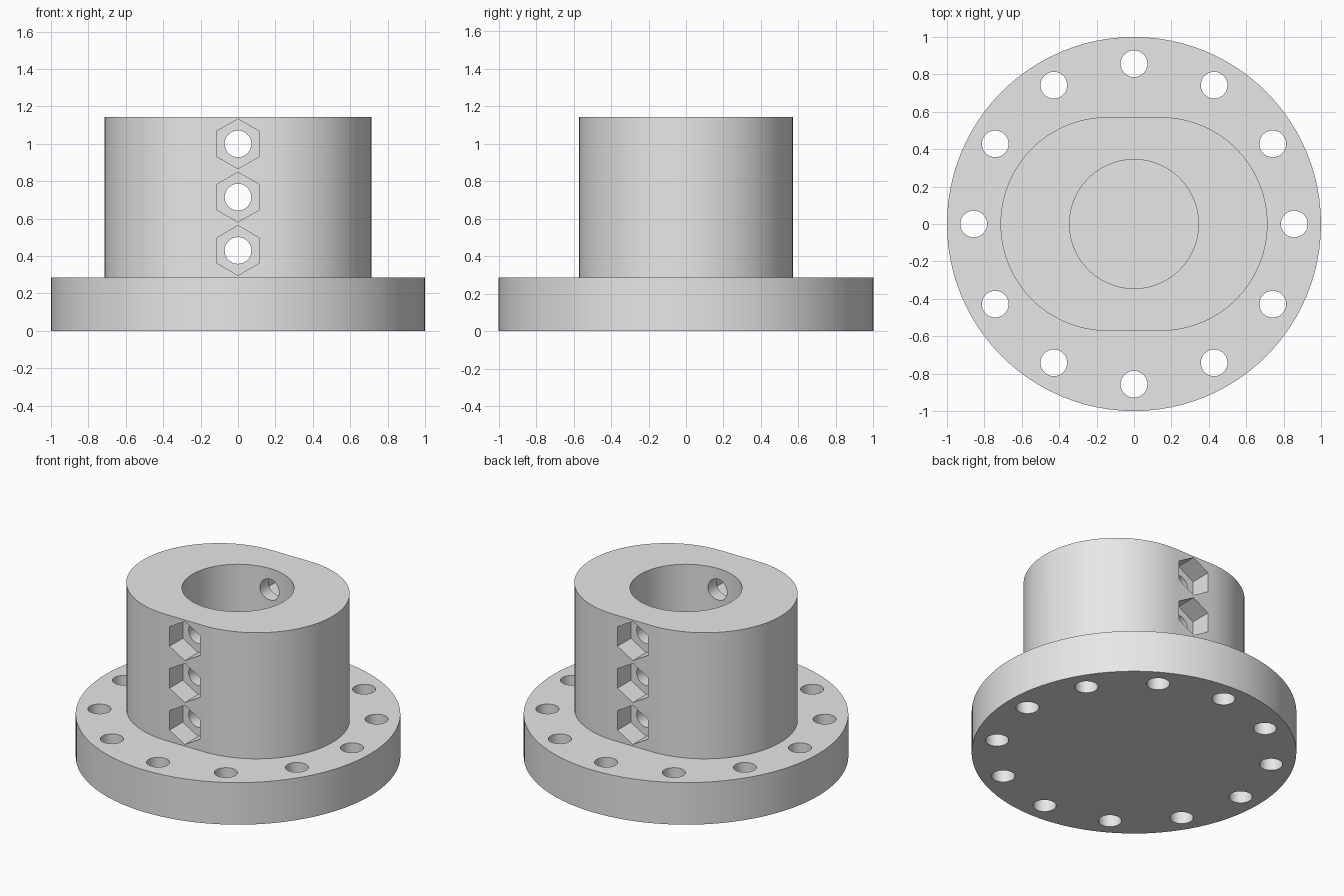
import bpy, bmesh
from math import cos, sin, tau, pi
from mathutils import Matrix, Vector

old = bpy.data.objects.get("Cube")
if old:
    bpy.data.objects.remove(old, do_unlink=True)

# Main dimensions
FLANGE_R, FLANGE_H = 1.0, 0.286
BOSS_R, BOSS_SHIFT, TOP = 0.571, 0.143, 1.143
BORE_R, HOLE_R, BOLT_CIRCLE = 0.345, 0.0715, 0.857
HEX_R, HEX_DEPTH = 0.133, 0.143
SCREW_HEIGHTS = (0.43, 0.715, 1.0)

grey = bpy.data.materials.new("plain grey")
grey.use_nodes = True
colour = (0.8, 0.8, 0.8, 1)
grey.diffuse_color = colour
grey.node_tree.nodes["Principled BSDF"].inputs["Base Color"].default_value = colour


def circle(radius, sides, shift=0.0, start=0.0):
    """Outline of a circle; a shift pulls the two halves apart along x."""
    pts = []
    for i in range(sides):
        a = start + tau * i / sides
        pts.append((radius * cos(a) + (shift if cos(a) > 0 else -shift), radius * sin(a)))
    return pts


def prism(bm, outline, low, high, matrix=Matrix()):
    """Closed prism between two heights, then moved by the matrix."""
    rings = [[bm.verts.new(matrix @ Vector((x, y, z))) for x, y in outline]
             for z in (low, high)]
    n = len(outline)
    bm.faces.new(rings[0][::-1])
    bm.faces.new(rings[1])
    for i in range(n):
        j = (i + 1) % n
        bm.faces.new((rings[0][i], rings[0][j], rings[1][j], rings[1][i]))


def make(name, prisms):
    bm = bmesh.new()
    for p in prisms:
        prism(bm, *p)
    bmesh.ops.recalc_face_normals(bm, faces=bm.faces)
    mesh = bpy.data.meshes.new(name)
    bm.to_mesh(mesh)
    bm.free()
    mesh.materials.append(grey)
    obj = bpy.data.objects.new(name, mesh)
    bpy.context.collection.objects.link(obj)
    return obj


def combine(target, other, operation):
    """Apply a boolean and remove the helper."""
    other.hide_render = True
    mod = target.modifiers.new(other.name, 'BOOLEAN')
    mod.operation, mod.solver, mod.object = operation, 'EXACT', other
    bpy.context.view_layer.objects.active = target
    bpy.ops.object.modifier_apply(modifier=mod.name)
    bpy.data.objects.remove(other, do_unlink=True)


# Round flange with the flat-sided boss standing on it
hub = make("flanged_hub", [(circle(FLANGE_R, 96), 0, FLANGE_H)])
half_step = pi / 96
boss = make("boss", [(circle(BOSS_R, 96, BOSS_SHIFT, half_step), FLANGE_H / 2, TOP)])
combine(hub, boss, 'UNION')

# Blind bore down to the flange
bore = make("bore", [(circle(BORE_R, 72), FLANGE_H, TOP + 0.2)])
combine(hub, bore, 'DIFFERENCE')

# Ring of twelve bolt holes
bolt_holes = make("bolt_holes", [
    (circle(HOLE_R, 32), -0.1, FLANGE_H + 0.1,
     Matrix.Rotation(tau * i / 12, 4, 'Z') @ Matrix.Translation((BOLT_CIRCLE, 0, 0)))
    for i in range(12)])
combine(hub, bolt_holes, 'DIFFERENCE')

# Cross holes, front to back
lay = Matrix.Rotation(pi / 2, 4, 'X')
cross_holes = make("cross_holes", [
    (circle(HOLE_R, 32), -0.8, 0.8, Matrix.Translation((0, 0, z)) @ lay)
    for z in SCREW_HEIGHTS])
combine(hub, cross_holes, 'DIFFERENCE')

# Hexagonal nut pockets on the front and back
nut_pockets = make("nut_pockets", [
    (circle(HEX_R, 6, 0, pi / 2), BOSS_R - HEX_DEPTH, BOSS_R + 0.1,
     Matrix.Translation((0, 0, z)) @ Matrix.Rotation(turn, 4, 'Z') @ lay)
    for z in SCREW_HEIGHTS for turn in (0, pi)])
combine(hub, nut_pockets, 'DIFFERENCE')

# Smooth the round walls and keep the rims crisp
hub.select_set(True)
bpy.context.view_layer.objects.active = hub
bpy.ops.object.shade_smooth_by_angle(angle=pi / 9)
